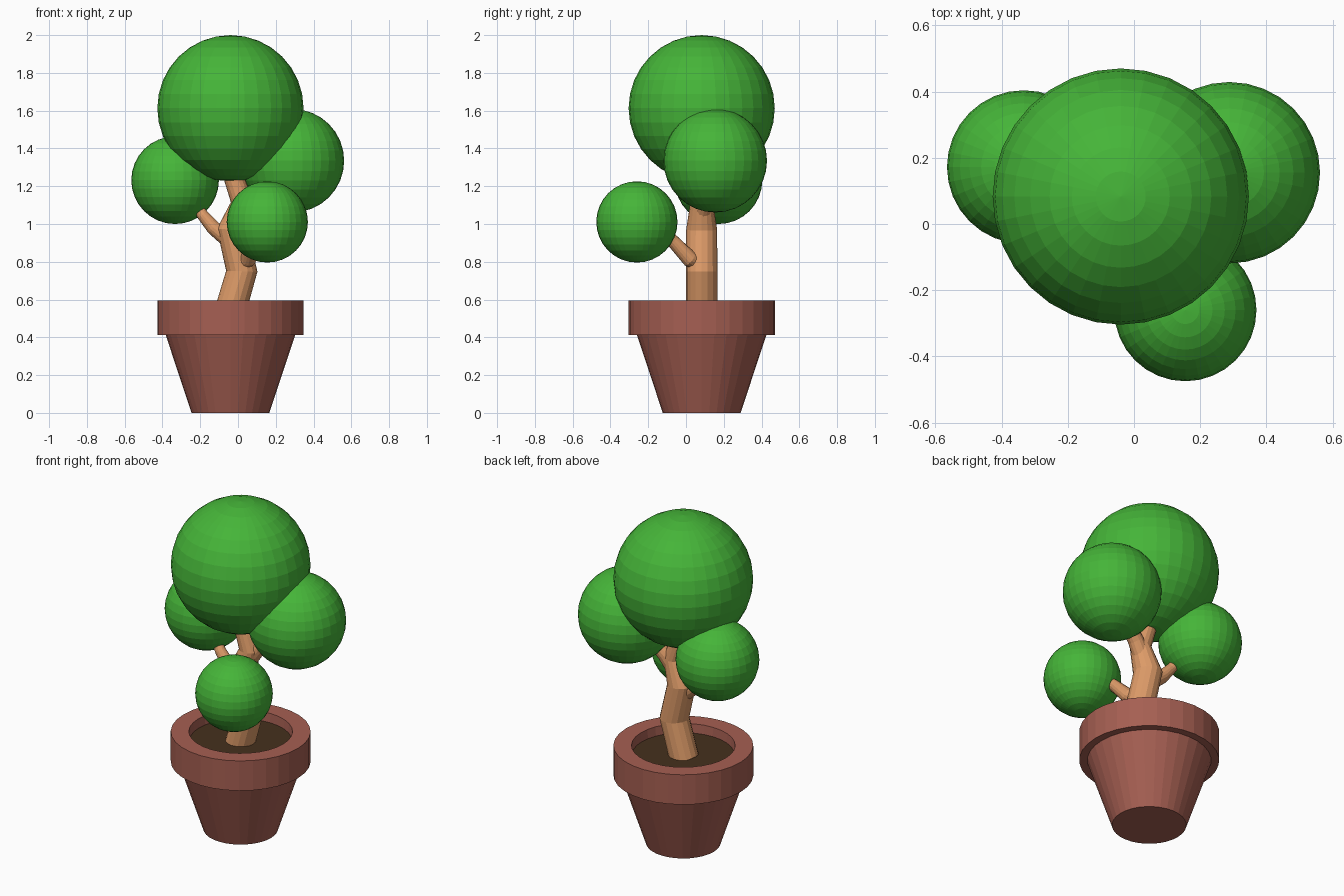
import bpy, bmesh
from math import pi, sin, cos
from mathutils import Vector

if "Cube" in bpy.data.objects:
    bpy.data.objects.remove(bpy.data.objects["Cube"])


def material(name, rgb):
    m = bpy.data.materials.new(name)
    m.diffuse_color = (*rgb, 1)
    m.use_nodes = True
    m.node_tree.nodes["Principled BSDF"].inputs["Base Color"].default_value = m.diffuse_color
    return m


GREEN = material("leaf_green", (0.06, 0.46, 0.04))
CLAY = material("clay", (0.38, 0.115, 0.085))
BARK = material("bark", (0.73, 0.33, 0.14))
EARTH = material("earth", (0.06, 0.03, 0.012))
CX, CY = -0.04, 0.083


def finish(name, bm, mat):
    bmesh.ops.recalc_face_normals(bm, faces=bm.faces)
    me = bpy.data.meshes.new(name)
    bm.to_mesh(me)
    bm.free()
    me.materials.append(mat)
    ob = bpy.data.objects.new(name, me)
    bpy.context.collection.objects.link(ob)
    return ob


def skin(bm, rings):
    # bridge successive rings with quads, cap both ends
    n = len(rings[0])
    for a, b in zip(rings, rings[1:]):
        for i in range(n):
            j = (i + 1) % n
            bm.faces.new((a[i], a[j], b[j], b[i]))
    bm.faces.new(rings[0])
    bm.faces.new(rings[-1])


def lathe(name, profile, mat, n=32):
    bm = bmesh.new()
    rings = [[bm.verts.new((CX + r * cos(2 * pi * i / n), CY + r * sin(2 * pi * i / n), z))
              for i in range(n)] for r, z in profile]
    skin(bm, rings)
    return finish(name, bm, mat)


def limb(name, path, n=16):
    # tapered tube through (x, y, z, radius) points with mitred bends
    bm = bmesh.new()
    pts = [Vector(p[:3]) for p in path]
    rings = []
    for k, p in enumerate(pts):
        before = (p - pts[k - 1]).normalized() if k else Vector()
        after = (pts[k + 1] - p).normalized() if k < len(pts) - 1 else Vector()
        t = (before + after).normalized()
        u = Vector((0, 1, 0.01)).cross(t).normalized()
        v = t.cross(u)
        r = path[k][3]
        rings.append([bm.verts.new(p + r * (u * cos(2 * pi * i / n) + v * sin(2 * pi * i / n)))
                      for i in range(n)])
    skin(bm, rings)
    return finish(name, bm, BARK)


def foliage(name, centre, radius):
    bm = bmesh.new()
    bmesh.ops.create_uvsphere(bm, u_segments=32, v_segments=16, radius=radius)
    bmesh.ops.translate(bm, verts=bm.verts, vec=centre)
    return finish(name, bm, GREEN)


# pot with overhanging rim and recessed soil
lathe("pot", [(0.206, 0), (0.343, 0.413), (0.387, 0.413), (0.387, 0.595),
              (0.287, 0.595), (0.282, 0.53)], CLAY)
lathe("soil", [(0.284, 0.52), (0.284, 0.54)], EARTH)

# zigzag trunk and side branches
limb("trunk", [(-0.045, CY, 0.525, 0.083), (0.02, CY, 0.75, 0.083), (-0.03, CY, 0.97, 0.082),
               (0.022, CY, 1.115, 0.06), (-0.04, CY, 1.3, 0.052)])
limb("right_branch", [(0.0, 0.083, 1.03, 0.05), (0.07, 0.1, 1.13, 0.045), (0.2, 0.13, 1.26, 0.035)])
limb("left_branch", [(-0.03, 0.083, 0.9, 0.045), (-0.13, 0.088, 0.98, 0.038),
                     (-0.185, 0.095, 1.045, 0.031), (-0.21, 0.105, 1.08, 0.028)])
limb("front_branch", [(0.01, 0.083, 0.78, 0.045), (0.055, 0.02, 0.815, 0.043),
                      (0.075, -0.07, 0.91, 0.035), (0.1, -0.13, 0.97, 0.03)])

# leaf balls
foliage("crown", (CX, CY, 1.613), 0.387)
foliage("left_foliage", (-0.333, 0.172, 1.232), 0.232)
foliage("right_foliage", (0.288, 0.155, 1.335), 0.274)
foliage("front_foliage", (0.155, -0.26, 1.011), 0.215)
